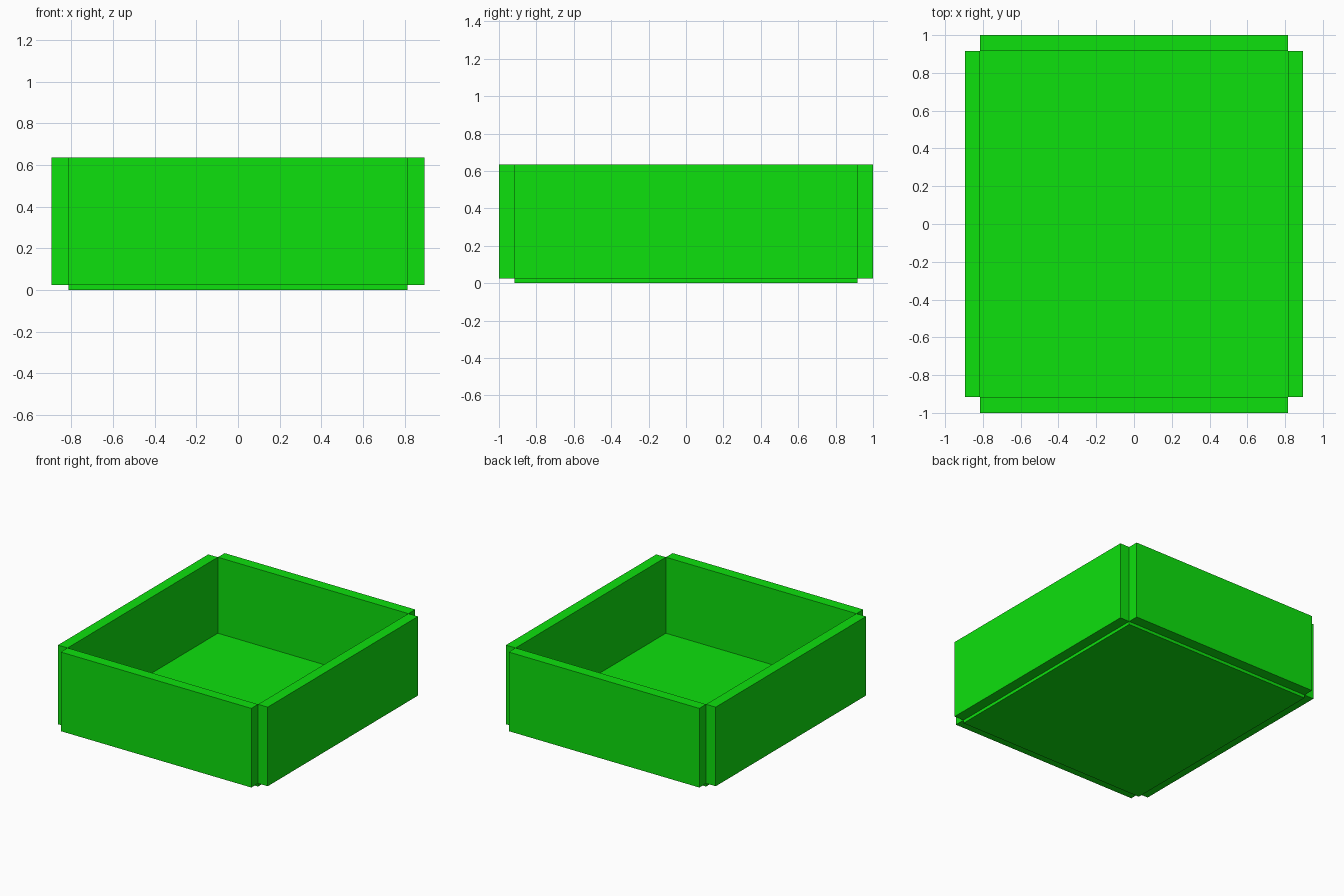
import bpy

if "Cube" in bpy.data.objects:
    bpy.data.objects.remove(bpy.data.objects["Cube"])

X, Y = 0.814, 0.917            # half size of the floor
WX, WY = 0.896, 1.0            # outer faces of the walls
FLOOR_TOP, WALL_LOW, WALL_TOP = 0.048, 0.024, 0.635

green = bpy.data.materials.new("green")
green.diffuse_color = (0.004, 0.75, 0.004, 1)
green.use_nodes = True
green.node_tree.nodes["Principled BSDF"].inputs["Base Color"].default_value = green.diffuse_color


def box(name, lo, hi):
    centre = [(a + b) / 2 for a, b in zip(lo, hi)]
    bpy.ops.mesh.primitive_cube_add(size=1, location=centre)
    ob = bpy.context.object
    ob.name = name
    ob.scale = [b - a for a, b in zip(lo, hi)]
    bpy.ops.object.transform_apply(location=False, rotation=False, scale=True)
    ob.data.materials.append(green)
    return ob


# Floor panel, hanging slightly below the walls
box("floor", (-X, -Y, 0), (X, Y, FLOOR_TOP))

# Side walls and end walls, leaving open notches at the corners
box("right_wall", (X, -Y, WALL_LOW), (WX, Y, WALL_TOP))
box("left_wall", (-WX, -Y, WALL_LOW), (-X, Y, WALL_TOP))
box("back_wall", (-X, Y, WALL_LOW), (X, WY, WALL_TOP))
box("front_wall", (-X, -WY, WALL_LOW), (X, -Y, WALL_TOP))
